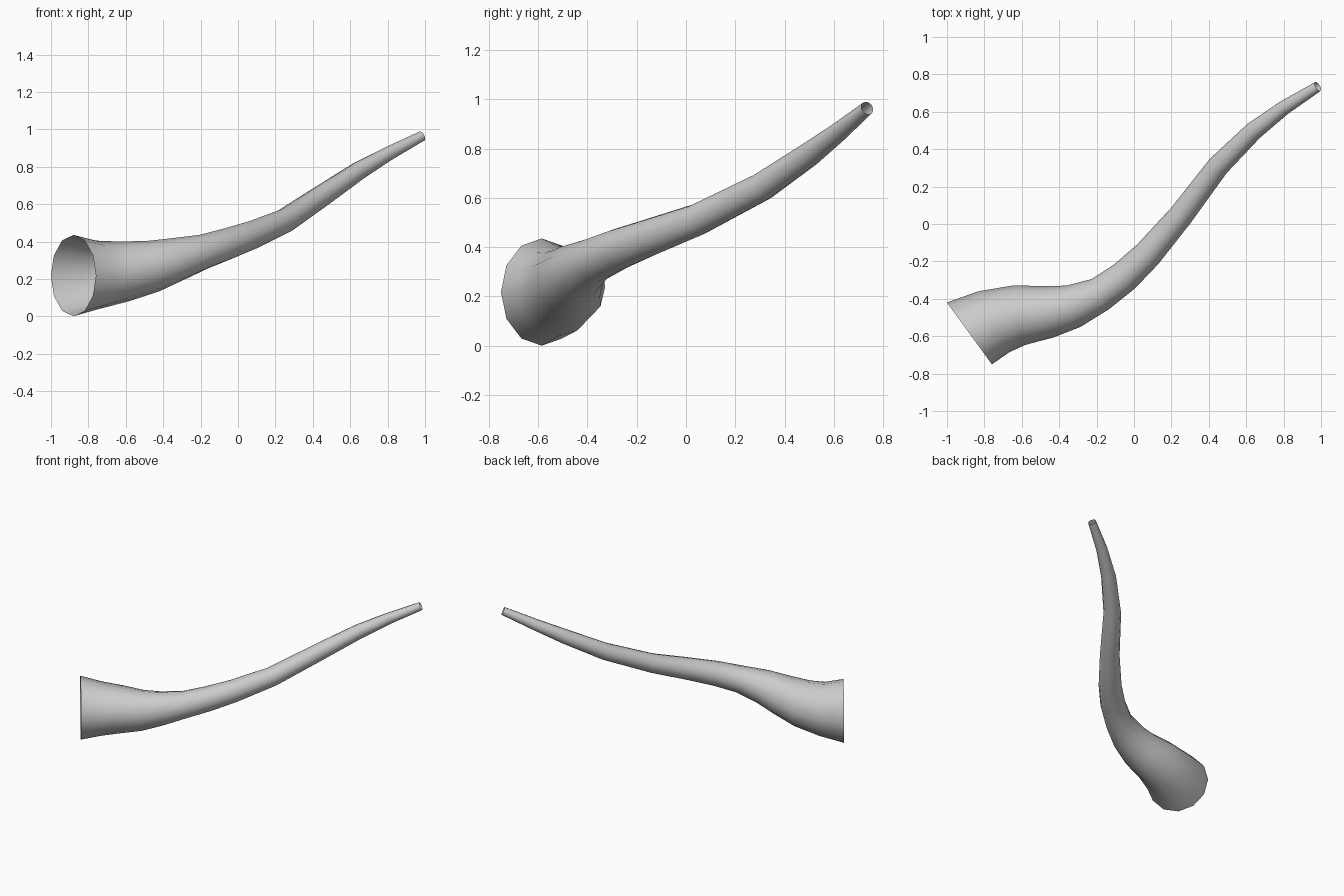
import bpy, bmesh, math
from mathutils import Vector

if "Cube" in bpy.data.objects:
    bpy.data.objects.remove(bpy.data.objects["Cube"])

SIDES = 12

# Centre line: x, y, z, radius, from the wide mouth to the narrow tip
PATH = [
    (-0.88, -0.585, 0.218, 0.212),
    (-0.75, -0.523, 0.222, 0.183),
    (-0.61, -0.487, 0.240, 0.162),
    (-0.455, -0.470, 0.268, 0.139),
    (-0.325, -0.440, 0.305, 0.117),
    (-0.18, -0.375, 0.347, 0.093),
    (-0.05, -0.280, 0.390, 0.085),
    (0.075, -0.160, 0.435, 0.077),
    (0.25, 0.045, 0.511, 0.066),
    (0.45, 0.310, 0.646, 0.059),
    (0.64, 0.498, 0.775, 0.050),
    (0.80, 0.620, 0.868, 0.039),
    (0.983, 0.735, 0.964, 0.028),
]
MOUTH_NORMAL = Vector((0.81, 0.59, 0)).normalized()


def tangent(i):
    if i == 0:
        return MOUTH_NORMAL
    a, b = PATH[i - 1], PATH[min(i + 1, len(PATH) - 1)]
    t = (Vector(b[:3]) - Vector(a[:3])).normalized()
    return (t + MOUTH_NORMAL * 0.8).normalized() if i == 1 else t


def add_ring(bm, i):
    centre, r, t = Vector(PATH[i][:3]), PATH[i][3], tangent(i)
    side = t.cross(Vector((0, 0, 1))).normalized()
    up = side.cross(t)
    tall = 1.025 if i == 0 else 1.0
    wide = 0.965 if i == 0 else 1.0
    angles = [2 * math.pi * k / SIDES for k in range(SIDES)]
    return [bm.verts.new(centre + side * r * wide * math.cos(a) + up * r * tall * math.sin(a))
            for a in angles]


# Curved horn: a tapering tube, open at both ends
bm = bmesh.new()
rings = [add_ring(bm, i) for i in range(len(PATH))]
for lower, upper in zip(rings, rings[1:]):
    for k in range(SIDES):
        n = (k + 1) % SIDES
        bm.faces.new((lower[k], lower[n], upper[n], upper[k]))
bmesh.ops.recalc_face_normals(bm, faces=bm.faces)

# Make the outside of the tube face outwards
face = bm.faces[0]
if face.normal.dot(face.calc_center_median() - Vector(PATH[0][:3])) < 0 and \
        face.normal.dot(face.calc_center_median() - Vector(PATH[1][:3])) < 0:
    bmesh.ops.reverse_faces(bm, faces=bm.faces)

mesh = bpy.data.meshes.new("horn")
bm.faces.ensure_lookup_table()
for f in bm.faces:
    f.smooth = True
bm.to_mesh(mesh)
bm.free()
horn = bpy.data.objects.new("horn", mesh)
bpy.context.collection.objects.link(horn)
